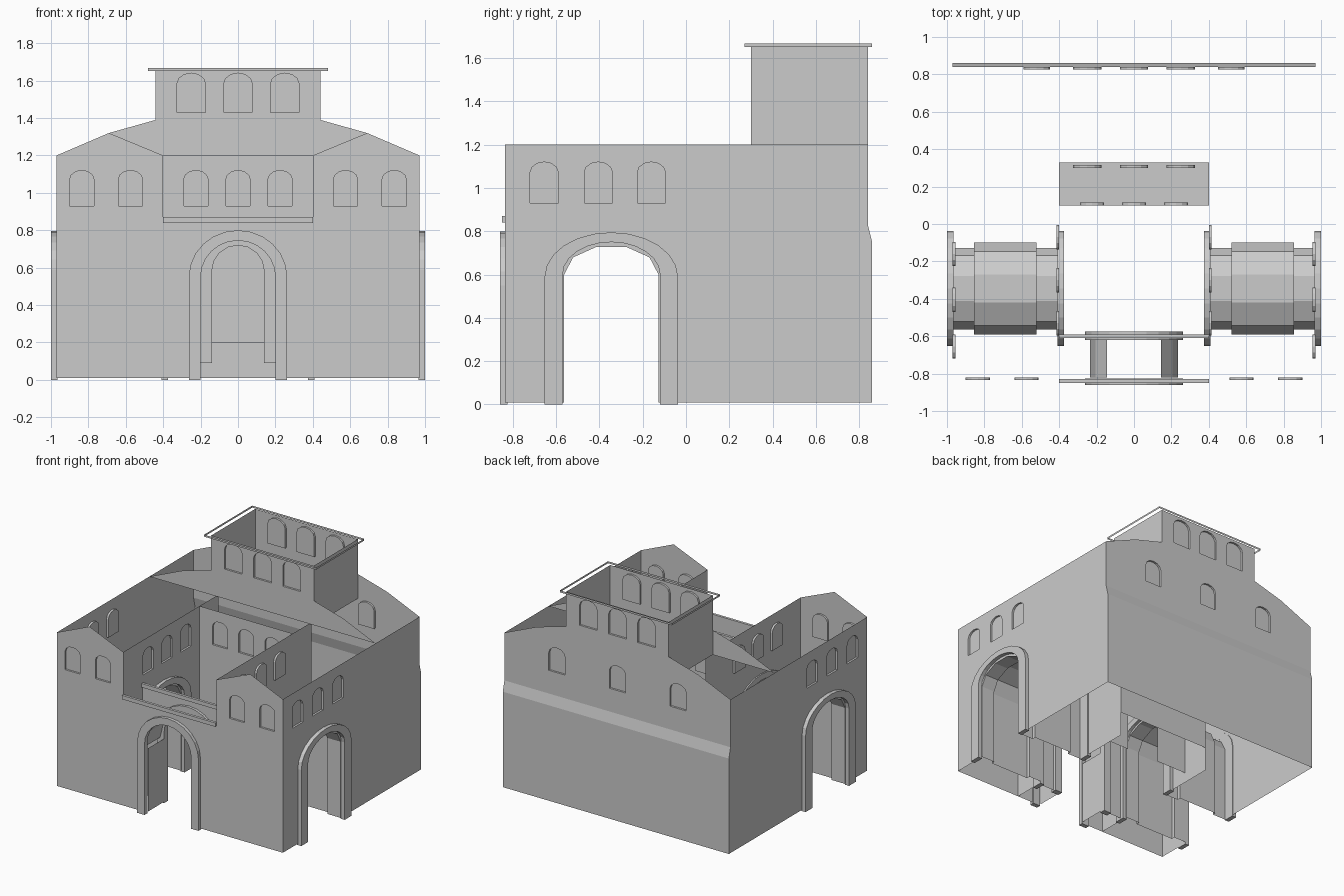
import bpy, bmesh
from math import pi, cos, sin

if "Cube" in bpy.data.objects:
    bpy.data.objects.remove(bpy.data.objects["Cube"])


def arch(c, half, base, spring, apex, n):
    """Arch outline from the left foot over the crown to the right foot."""
    arc = [(c - half * cos(pi * i / n), spring + (apex - spring) * sin(pi * i / n)) for i in range(n + 1)]
    return [(c - half, base)] + arc + [(c + half, base)]


def place(axis, pos, p):
    return (p[0], pos, p[1]) if axis == 'y' else (pos, p[0], p[1])


def finish(name, bm):
    me = bpy.data.meshes.new(name)
    bm.to_mesh(me)
    bm.free()
    ob = bpy.data.objects.new(name, me)
    bpy.context.collection.objects.link(ob)
    return ob


def plate(name, axis, pos, loops, out=1, depth=0.0):
    """Flat sheet with holes; with a depth it becomes a solid slab."""
    bm = bmesh.new()
    for loop in loops:
        vs = [bm.verts.new(place(axis, pos, p)) for p in loop]
        for a, b in zip(vs, vs[1:] + vs[:1]):
            bm.edges.new((a, b))
    bmesh.ops.triangle_fill(bm, use_beauty=True, use_dissolve=False, edges=bm.edges[:])
    bmesh.ops.dissolve_limit(bm, angle_limit=0.01, verts=bm.verts[:], edges=bm.edges[:])
    k = 1 if axis == 'y' else 0
    bm.normal_update()
    for f in bm.faces[:]:
        if f.normal[k] * out < 0:
            f.normal_flip()
    if depth:
        r = bmesh.ops.extrude_face_region(bm, geom=bm.faces[:], use_keep_orig=True)
        for v in r['geom']:
            if isinstance(v, bmesh.types.BMVert):
                v.co[k] += depth
        bmesh.ops.recalc_face_normals(bm, faces=bm.faces[:])
    return finish(name, bm)


def loft(name, rings, closed=False, cap=False):
    """Strip of quads through rings of equal length."""
    bm = bmesh.new()
    rows = [[bm.verts.new(p) for p in r] for r in rings]
    n = len(rows[0])
    for a, b in zip(rows, rows[1:]):
        for i in range(n if closed else n - 1):
            j = (i + 1) % n
            bm.faces.new((a[i], a[j], b[j], b[i]))
    if cap:
        bm.faces.new(rows[-1])
    return finish(name, bm)


def wall(name, axis, pos, outline, out, windows=()):
    """Wall sheet with recessed arched windows (centre, half width, sill, top)."""
    holes = [arch(c, h, z0, z1 - h * 0.75, z1, 6) for c, h, z0, z1 in windows]
    plate(name, axis, pos, [outline] + holes, out)
    for hole in holes:
        inner = pos - out * 0.015
        loft(name + "_window", [[place(axis, pos, p) for p in hole],
                                [place(axis, inner, p) for p in hole]], True, True)


def trim(name, axis, pos, depth, outer, inner):
    plate(name, axis, pos, [outer + inner[::-1]], 1, depth)


# Arch profiles
B = 0.01
front_hole = arch(0, 0.2, B, 0.55, 0.745, 12)
front_trim = arch(0, 0.263, 0, 0.55, 0.80, 12), arch(0, 0.2, 0, 0.55, 0.745, 12)
YC = -0.345
side_hole = arch(YC, 0.218, B, 0.60, 0.735, 5)
side_trim = arch(YC, 0.308, 0, 0.59, 0.795, 12), arch(YC, 0.225, 0, 0.60, 0.75, 12)

# Front wall with two gabled wings, and the low courtyard-side wall
wall("front_wall", 'y', -0.835,
     [(-0.97, B)] + front_hole + [(0.97, B), (0.97, 1.2), (0.69, 1.32), (0.4, 1.2), (0.4, 0.87),
                                  (-0.4, 0.87), (-0.4, 1.2), (-0.69, 1.32), (-0.97, 1.2)], -1,
     [(x, 0.065, 0.93, 1.12) for x in (-0.835, -0.575, 0.575, 0.835)])
wall("gate_inner_wall", 'y', -0.60,
     [(-0.4, B)] + front_hole + [(0.4, B), (0.4, 0.87), (-0.4, 0.87)], 1)
trim("front_arch_trim", 'y', -0.86, 0.035, *front_trim)
trim("gate_inner_arch_trim", 'y', -0.62, 0.045, *front_trim)

# Thin ledges on the gate walls
for y in (-0.84, -0.60):
    plate("gate_ledge", 'y', y - 0.01, [[(-0.4, 0.84), (0.4, 0.84), (0.4, 0.87), (-0.4, 0.87)]], -1, 0.02)

for s in (-1, 1):
    # Gate passage sides and vault haunches
    side = [(0.2, B), (0.2, 0.5)]
    haunch = [(0.235, 0.5), (0.205, 0.62), (0.145, 0.70)]
    for label, pts in (("gate_passage_side", side), ("gate_haunch", haunch)):
        loft(label, [[(s * x, y, z) for x, z in pts] for y in (-0.82, -0.61)])

    # Outer side walls, courtyard side walls
    wall("side_wall", 'x', s * 0.97,
         [(-0.835, B)] + side_hole + [(0.86, B), (0.86, 0.75), (0.84, 0.83), (0.84, 1.2), (-0.835, 1.2)], s,
         [(y, 0.065, 0.93, 1.12) for y in (-0.655, -0.405, -0.16)])
    wall("courtyard_side_wall", 'x', s * 0.4,
         [(-0.835, B)] + side_hole + [(0.33, B), (0.33, 1.2), (-0.835, 1.2)], -s,
         [(y, 0.065, 0.93, 1.12) for y in (-0.53, -0.30, -0.07)])
    trim("side_arch_trim", 'x', s * 1.0, -s * 0.035, *side_trim)
    trim("courtyard_arch_trim", 'x', s * 0.375, s * 0.035, *side_trim)

    # Side passage vault, wider in the middle
    narrow = side_hole
    wide = arch(YC, 0.245, B, 0.60, 0.765, 5)
    stations = [(0.97, narrow), (0.855, narrow), (0.855, wide), (0.52, wide), (0.52, narrow), (0.4, narrow)]
    loft("side_vault", [[(s * x, y, z) for y, z in prof] for x, prof in stations])

# Courtyard back wall with doorway and the alcove behind it
door = arch(0, 0.14, 0.09, 0.58, 0.72, 8)
wall("courtyard_back_wall", 'y', 0.10,
     [(-0.4, 0.09)] + door + [(0.4, 0.09), (0.4, 1.2), (-0.4, 1.2)], -1,
     [(x, 0.065, 0.93, 1.12) for x in (-0.225, 0, 0.225)])
loft("alcove", [[(x, 0.10, 0.80), (x, 0.33, 0.80), (x, 0.33, 0.20)] for x in (-0.4, 0.4)])

# Back wall: lower part, sloped ledge, then gable and tower back in one sheet
crown = [(0.97, 1.2), (0.69, 1.32), (0.44, 1.39), (0.44, 1.66),
         (-0.44, 1.66), (-0.44, 1.39), (-0.69, 1.32), (-0.97, 1.2)]
tower_windows = [(x, 0.076, 1.43, 1.64) for x in (-0.25, 0, 0.25)]
loft("back_wall_base", [[(x, 0.86, B), (x, 0.86, 0.75), (x, 0.84, 0.83)] for x in (0.97, -0.97)])
wall("back_wall_upper", 'y', 0.84, [(-0.97, 0.83), (0.97, 0.83)] + crown, 1,
     tower_windows + [(x, 0.07, 1.01, 1.2) for x in (-0.52, 0, 0.52)])

# Tower front, sides and rim
wall("tower_front", 'y', 0.30, crown, -1, tower_windows)
for s in (-1, 1):
    plate("tower_side", 'x', s * 0.44, [[(0.30, 1.2), (0.84, 1.2), (0.84, 1.66), (0.30, 1.66)]], s)
loft("tower_rim", [[(-0.48, 0.27, z), (0.48, 0.27, z), (0.48, 0.86, z), (-0.48, 0.86, z)]
                   for z in (1.652, 1.667)], True)
